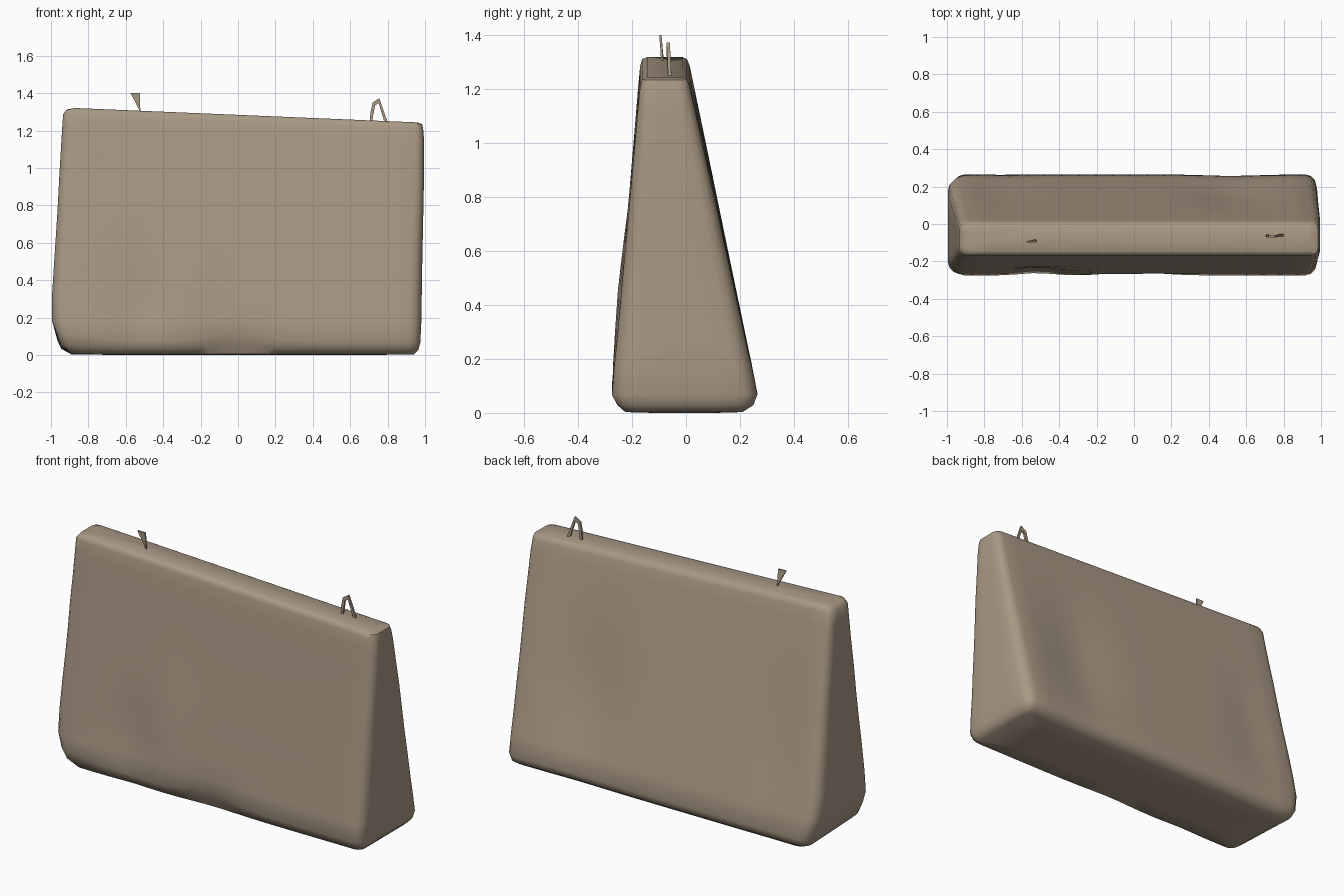
import bpy, bmesh, math

if "Cube" in bpy.data.objects:
    bpy.data.objects.remove(bpy.data.objects["Cube"])

def material(name, rgb):
    m = bpy.data.materials.new(name)
    m.diffuse_color = (*rgb, 1)
    m.use_nodes = True
    m.node_tree.nodes["Principled BSDF"].inputs["Base Color"].default_value = m.diffuse_color
    return m

tan = material("tan canvas", (0.40, 0.32, 0.235))

def finish(bm, name, angle=None):
    bmesh.ops.recalc_face_normals(bm, faces=bm.faces)
    me = bpy.data.meshes.new(name)
    bm.to_mesh(me)
    bm.free()
    ob = bpy.data.objects.new(name, me)
    bpy.context.collection.objects.link(ob)
    me.materials.append(tan)
    if angle:
        bpy.ops.object.select_all(action='DESELECT')
        ob.select_set(True)
        bpy.context.view_layer.objects.active = ob
        bpy.ops.object.shade_smooth_by_angle(angle=math.radians(angle))
    return ob

def bump(x, z, cx, cz, wx, wz):
    return math.exp(-((x - cx) / wx) ** 2 - ((z - cz) / wz) ** 2)

def outline(xl, xr, yf, yb, r, n=20, m=4, k=3):
    """Rounded rectangle with extra points on the long sides."""
    pts = []
    corners = [(xr - r, yf + r, -90), (xr - r, yb - r, 0),
               (xl + r, yb - r, 90), (xl + r, yf + r, 180)]
    for i, (cx, cy, a0) in enumerate(corners):
        for j in range(k + 1):
            a = math.radians(a0 + 90 * j / k)
            pts.append((cx + r * math.cos(a), cy + r * math.sin(a)))
        a = math.radians(a0 + 90)
        nx, ny, _ = corners[(i + 1) % 4]
        steps = m if i % 2 == 0 else n
        for j in range(1, steps):
            t = j / steps
            pts.append((cx + (nx - cx) * t + r * math.cos(a),
                        cy + (ny - cy) * t + r * math.sin(a)))
    return pts

# z, left, right, front, back, corner radius
rings = [
    (0.000, -0.60, 0.65, -0.12, 0.11, 0.03),
    (0.003, -0.89, 0.94, -0.225, 0.21, 0.04),
    (0.030, -0.945, 0.965, -0.255, 0.25, 0.05),
    (0.070, -0.965, 0.975, -0.275, 0.265, 0.06),
    (0.180, -0.995, 0.98, -0.266, 0.243, 0.065),
    (0.300, -0.995, 0.982, -0.254, 0.217, 0.065),
    (0.450, -0.985, 0.984, -0.241, 0.185, 0.06),
    (0.600, -0.975, 0.987, -0.228, 0.153, 0.06),
    (0.750, -0.965, 0.99, -0.214, 0.121, 0.055),
    (0.900, -0.957, 0.993, -0.201, 0.089, 0.05),
    (1.050, -0.948, 0.995, -0.188, 0.057, 0.05),
    (1.180, -0.94, 0.995, -0.177, 0.029, 0.045),
    (1.250, -0.935, 0.99, -0.170, 0.014, 0.04),
    (1.275, -0.915, 0.985, -0.163, 0.004, 0.035),
    (1.284, -0.87, 0.96, -0.145, -0.012, 0.03),
]

# Soft bag body, lofted from rings, with folds and a sloping top
bm = bmesh.new()
loops = []
for z, xl, xr, yf, yb, r in rings:
    loop = []
    for x, y in outline(xl, xr, yf, yb, r):
        t = (y - yf) / (yb - yf)
        front, back = 1 - t, t
        dy = front * (0.025 * bump(x, z, -0.52, 0.25, 0.12, 0.22)
                      - 0.012 * bump(x, z, -0.28, 0.42, 0.12, 0.25)
                      + 0.02 * bump(x, z, 0.0, 0.05, 0.2, 0.05))
        dy -= back * (0.035 * bump(x, z, 0.52, 0.5, 0.2, 0.35)
                      + 0.015 * bump(x, z, -0.7, 0.5, 0.12, 0.3))
        dz = -0.042 * x * z / 1.284
        if z < 0.1:  # wavy lower edge, lifted at the left corner
            dz += front * min(z, 0.05) * (0.8 * bump(x, 0, 0, 0, 0.2, 1)
                                          + 0.7 * bump(x, 0, -0.95, 0, 0.25, 1))
        loop.append(bm.verts.new((x, y + dy, z + dz)))
    loops.append(loop)
for a, b in zip(loops, loops[1:]):
    for i in range(len(a)):
        j = (i + 1) % len(a)
        bm.faces.new((a[i], a[j], b[j], b[i]))
bm.faces.new(loops[0])
bm.faces.new(loops[-1])
finish(bm, "bag_body", 50)

def strip(bm, pts, depth):
    """Thin closed prism from an x-z outline, pts at (x, z, y)."""
    lo = [bm.verts.new((x, y - depth / 2, z)) for x, z, y in pts]
    hi = [bm.verts.new((x, y + depth / 2, z)) for x, z, y in pts]
    bm.faces.new(lo)
    bm.faces.new(hi[::-1])
    for i in range(len(pts)):
        j = (i + 1) % len(pts)
        bm.faces.new((lo[i], lo[j], hi[j], hi[i]))

# Left strap stub: a small pointed tab
bm = bmesh.new()
strip(bm, [(-0.575, 1.402, -0.095), (-0.525, 1.402, -0.095),
           (-0.522, 1.30, -0.088), (-0.535, 1.325, -0.088)], 0.008)
finish(bm, "left_strap_stub")

# Right strap loop: a narrow bent band
bm = bmesh.new()
strip(bm, [(0.705, 1.25, -0.062), (0.708, 1.295, -0.064), (0.72, 1.35, -0.066),
           (0.755, 1.373, -0.066), (0.80, 1.245, -0.06), (0.78, 1.255, -0.06),
           (0.752, 1.347, -0.066), (0.733, 1.335, -0.066), (0.717, 1.25, -0.062)], 0.012)
finish(bm, "right_strap_loop")
